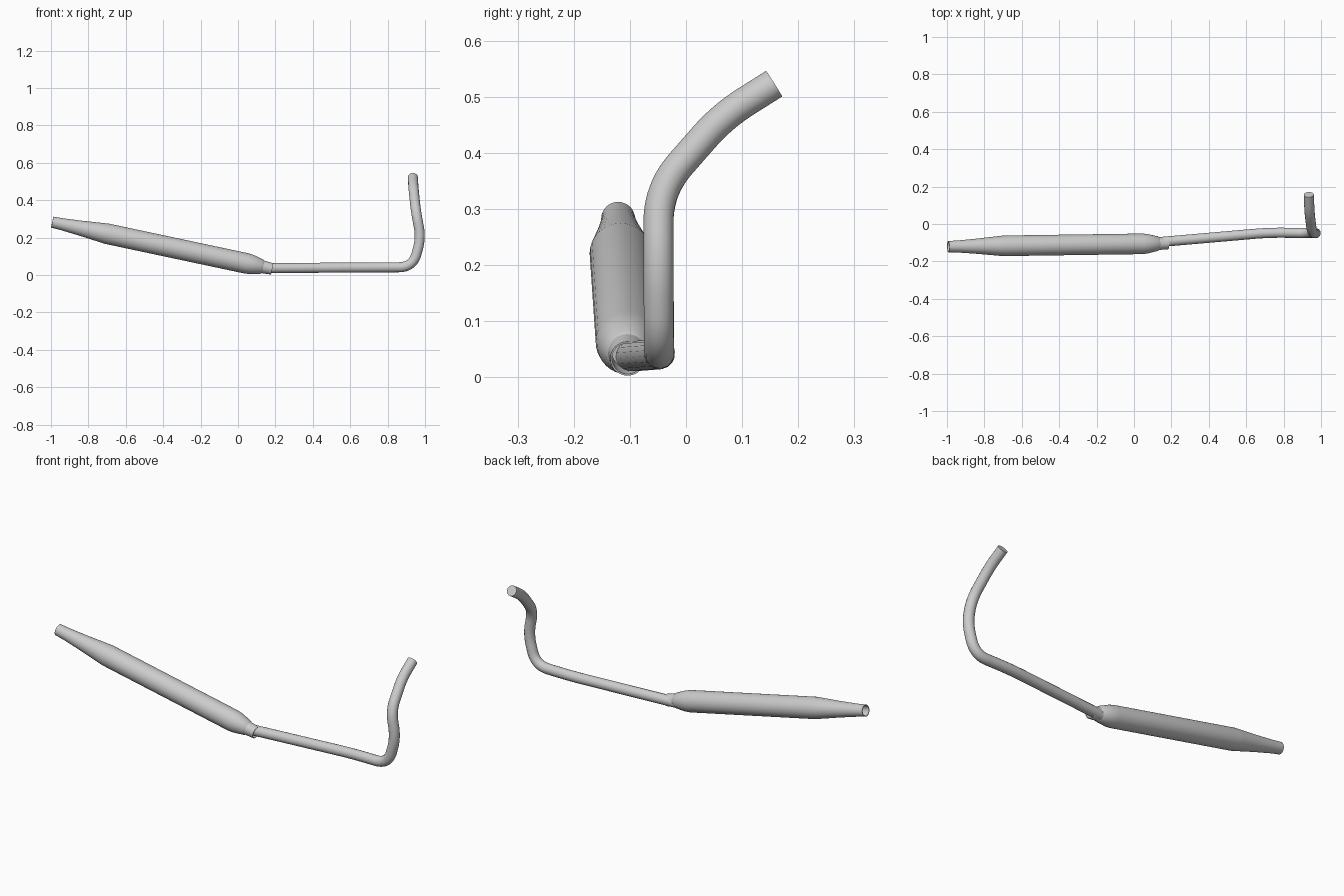
import bpy
import bmesh
import math
from mathutils import Vector

cube = bpy.data.objects.get("Cube")
if cube:
    bpy.data.objects.remove(cube, do_unlink=True)

steel = bpy.data.materials.new("brushed_steel")
steel.use_nodes = True
colour = (0.6, 0.6, 0.6, 1)
steel.diffuse_color = colour
steel.node_tree.nodes["Principled BSDF"].inputs["Base Color"].default_value = colour


def finish(obj, angle):
    obj.data.materials.clear()
    obj.data.materials.append(steel)
    bpy.ops.object.select_all(action="DESELECT")
    obj.select_set(True)
    bpy.context.view_layer.objects.active = obj
    bpy.ops.object.shade_smooth_by_angle(angle=math.radians(angle))


def rounded_path(corners, steps=10):
    """Replace each inner corner (point, cut length) with a smooth arc."""
    pts = [Vector(p) for p, _ in corners]
    path = [pts[0]]
    for i in range(1, len(pts) - 1):
        p, cut = pts[i], corners[i][1]
        a = p + (pts[i - 1] - p).normalized() * cut
        b = p + (pts[i + 1] - p).normalized() * cut
        for s in range(steps + 1):
            t = s / steps
            path.append(a * (1 - t) ** 2 + p * 2 * t * (1 - t) + b * t ** 2)
    path.append(pts[-1])
    return path


def pipe(name, path, radius):
    curve = bpy.data.curves.new(name, "CURVE")
    curve.dimensions = "3D"
    curve.bevel_depth = radius
    curve.bevel_resolution = 6
    curve.use_fill_caps = True
    spline = curve.splines.new("POLY")
    spline.points.add(len(path) - 1)
    for point, co in zip(spline.points, path):
        point.co = (*co, 1)
    obj = bpy.data.objects.new(name, curve)
    bpy.context.collection.objects.link(obj)
    bpy.ops.object.select_all(action="DESELECT")
    obj.select_set(True)
    bpy.context.view_layer.objects.active = obj
    bpy.ops.object.convert(target="MESH")
    finish(bpy.context.object, 40)


def lathe(name, start, end, profile, sides=32):
    """Revolve (distance, radius) pairs about the line from start to end."""
    start, axis = Vector(start), (Vector(end) - Vector(start)).normalized()
    turn = axis.to_track_quat("Z", "Y")
    bm = bmesh.new()
    rings = []
    for d, r in profile:
        rings.append([bm.verts.new(start + turn @ Vector((
            r * math.cos(math.tau * k / sides),
            r * math.sin(math.tau * k / sides), d))) for k in range(sides)])
    for low, high in zip(rings, rings[1:]):
        for k in range(sides):
            n = (k + 1) % sides
            bm.faces.new((low[k], low[n], high[n], high[k]))
    # close the blind bottoms of both bores
    bm.faces.new(rings[0])
    bm.faces.new(rings[-1])
    bmesh.ops.recalc_face_normals(bm, faces=bm.faces[:])
    mesh = bpy.data.meshes.new(name)
    bm.to_mesh(mesh)
    bm.free()
    obj = bpy.data.objects.new(name, mesh)
    bpy.context.collection.objects.link(obj)
    finish(obj, 30)


# Header pipe: from the engine port, down, and along to the silencer
pipe("header_pipe", rounded_path([
    ((0.935, 0.157, 0.523), 0),
    ((0.938, 0.065, 0.465), 0.05),
    ((0.952, -0.049, 0.335), 0.06),
    ((0.978, -0.049, 0.20), 0.06),
    ((0.935, -0.048, 0.042), 0.075),
    ((0.72, -0.046, 0.041), 0.08),
    ((0.12, -0.098, 0.037), 0),
]), 0.027)

# Silencer: tail bore, tail cone, body, front cone, collar and its bore
lathe("silencer", (-0.993, -0.121, 0.283), (0.183, -0.104, 0.033), [
    (0.12, 0.026), (0, 0.026), (0, 0.030), (0.05, 0.032),
    (0.15, 0.040), (0.27, 0.052), (0.30, 0.055),
    (1.06, 0.055), (1.09, 0.052), (1.145, 0.039),
    (1.152, 0.034), (1.202, 0.031), (1.202, 0.028), (1.14, 0.028),
])
